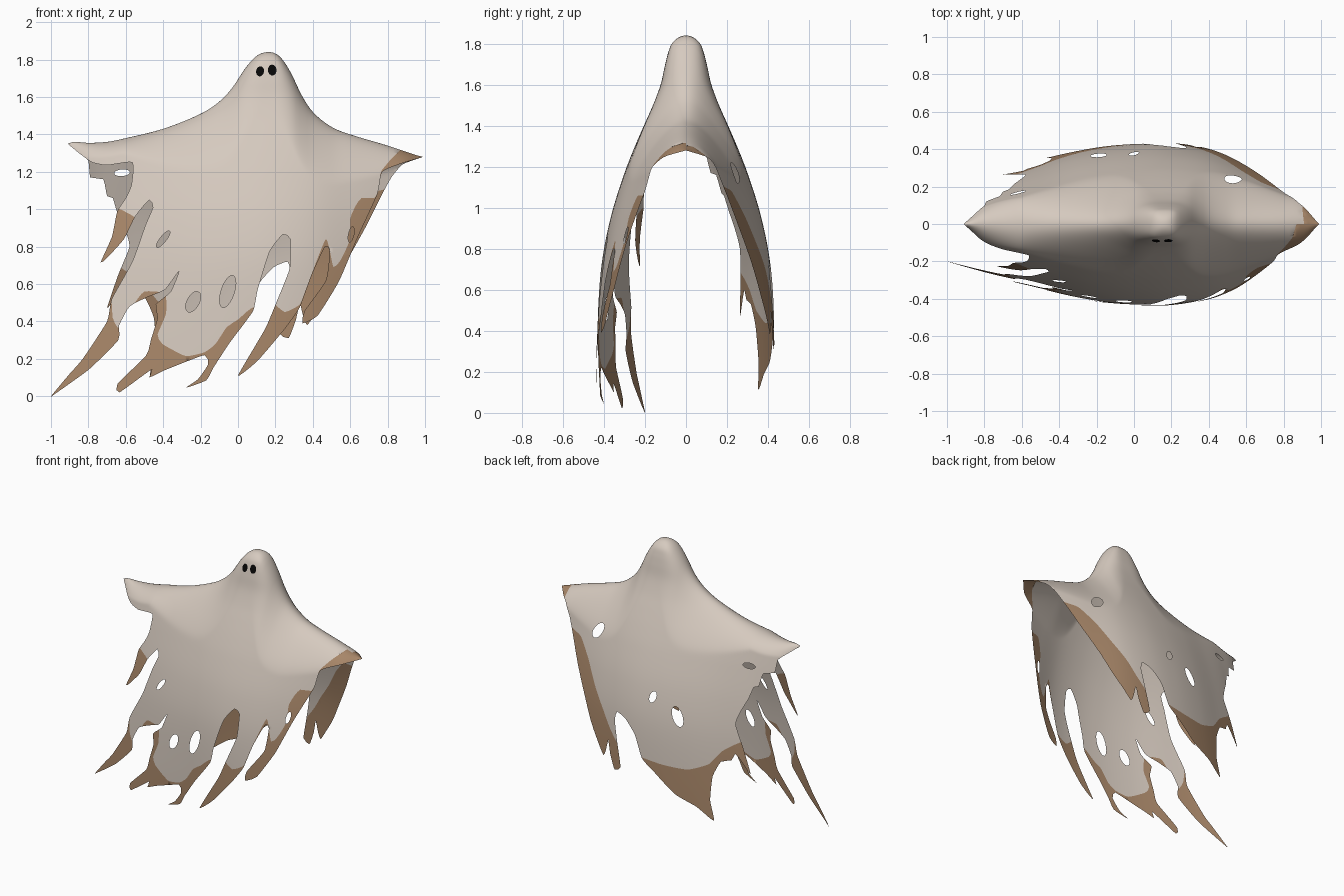
import bpy, bmesh, math
from mathutils import Vector
from mathutils.geometry import delaunay_2d_cdt

if "Cube" in bpy.data.objects:
    bpy.data.objects.remove(bpy.data.objects["Cube"])


def material(name, rgb):
    m = bpy.data.materials.new(name)
    m.diffuse_color = (*rgb, 1)
    m.use_nodes = True
    m.node_tree.nodes["Principled BSDF"].inputs["Base Color"].default_value = m.diffuse_color
    return m


MATS = [material("pale cloth", (0.67, 0.59, 0.52)),
        material("brown stain", (0.39, 0.24, 0.14)),
        material("black eye", (0.002, 0.002, 0.002))]


def curve(pts, x):
    """Smooth interpolation through (x, value) points."""
    x = min(max(x, pts[0][0]), pts[-1][0])
    n = len(pts)
    i = 0
    while i < n - 2 and x > pts[i + 1][0]:
        i += 1

    def slope(k):
        a, b = pts[max(k - 1, 0)], pts[min(k + 1, n - 1)]
        return (b[1] - a[1]) / (b[0] - a[0])
    (x0, v0), (x1, v1) = pts[i], pts[i + 1]
    h = x1 - x0
    t = (x - x0) / h
    return ((2*t**3 - 3*t*t + 1) * v0 + (t**3 - 2*t*t + t) * h * slope(i)
            + (3*t*t - 2*t**3) * v1 + (t**3 - t*t) * h * slope(i + 1))


# Ridge line over arms and head, seen from the front
RIDGE = [(-.91, 1.35), (-.88, 1.36), (-.8, 1.355), (-.7, 1.36), (-.6, 1.38), (-.4, 1.43),
         (-.2, 1.51), (-.1, 1.575), (-.03, 1.65), (.04, 1.755), (.1, 1.82), (.16, 1.84),
         (.22, 1.82), (.28, 1.735), (.34, 1.61), (.4, 1.52), (.5, 1.44), (.6, 1.40),
         (.8, 1.34), (.95, 1.29), (.99, 1.28)]
TOP = 1.842
# Half depth of the sheet along its width
WIDTH = [(-.91, .03), (-.8, .155), (-.6, .255), (-.4, .325), (-.2, .39), (0, .43), (.2, .44),
         (.4, .41), (.6, .33), (.8, .235), (.9, .18), (.99, .04)]
# Side profile through the head, against the square root of the drop from the top
PROFILE = [(0, 0), (.2, .155), (.3, .2), (.39, .235), (.49, .28), (.58, .36), (.66, .46),
           (.74, .57), (.82, .68), (.95, .84), (1.07, .94), (1.22, .985), (1.4, 1)]


def depth(x, z):
    drop = max(TOP - z, 1e-5)
    xs = x + (.06 - .15 * x) * max(0, 1.3 - z)
    reach = .5 - .42 * min(math.sqrt((x - .16) ** 2 + .01) / .78, 1)
    reach = reach * drop / (reach ** 4 + drop ** 4) ** .25
    u = min(max((curve(RIDGE, x) - z) / reach, 0), 1)
    return (curve(WIDTH, xs) * curve(PROFILE, math.sqrt(drop))
            * math.sqrt(max(0, 1 - (1 - u) ** 1.6)))


def flatten(p):
    """Unroll a front-view point so that the ridge becomes a straight line."""
    d = curve(RIDGE, p[0]) - p[1]
    return Vector((p[0], math.copysign(math.sqrt(abs(d)), d)))


def ellipse(x, z, a, b, deg):
    c, s = math.cos(math.radians(deg)), math.sin(math.radians(deg))
    ring = [(a * math.cos(k * math.pi / 10), b * math.sin(k * math.pi / 10)) for k in range(20)]
    return [(x + c * u - s * v, z + s * u + c * v) for u, v in ring]


def soften(pts):
    """Soft curve through the hem points."""
    p = [Vector(q) for q in pts]
    out = []
    for i in range(len(p) - 1):
        a, b = p[i], p[i + 1]
        ta = (b - p[max(i - 1, 0)]) * .25
        tb = (p[min(i + 2, len(p) - 1)] - a) * .25
        n = max(2, int((b - a).length / .025))
        for k in range(n):
            t = k / n
            out.append((2*t**3 - 3*t*t + 1) * a + (t**3 - 2*t*t + t) * ta
                       + (3*t*t - 2*t**3) * b + (t**3 - t*t) * tb)
    return [tuple(v) for v in out] + [tuple(p[-1])]


def inside(poly, x, z):
    hit = False
    x0, z0 = poly[-1]
    for x1, z1 in poly:
        if (z0 > z) != (z1 > z) and x < (x1 - x0) * (z - z0) / (z1 - z0) + x0:
            hit = not hit
        x0, z0 = x1, z1
    return hit


COLS = [-.89 + .02 * i for i in range(94)]
ROWS = [.016 * i for i in range(1, 84)]


def add_sheet(bm, side, hem, holes, stains, eyes=()):
    """Cut one ragged sheet flat, then drape it to its side (-1 front, 1 back)."""
    outline = [flatten(p) for p in soften(hem)] + [Vector((x, 0)) for x in reversed(COLS)]
    outline[0].y = outline[-len(COLS) - 1].y = 0
    holes, eyes = ([[flatten(p) for p in lp] for lp in group] for group in (holes, eyes))
    stains = [[flatten(p) for p in soften(lp + lp[:1])[:-1]] for lp in stains]
    pts, edges = [], []
    for loop in [outline, *holes, *stains, *eyes]:
        n, k = len(pts), len(loop)
        pts += loop
        edges += [(n + i, n + (i + 1) % k) for i in range(k)]
    pts += [Vector((x, r)) for x in COLS for r in ROWS if curve(RIDGE, x) > r * r]
    verts, _, tris, *_ = delaunay_2d_cdt(pts, edges, [], 0, 1e-5)
    made = {}
    for tri in tris:
        cx = sum(verts[i].x for i in tri) / 3
        cz = sum(verts[i].y for i in tri) / 3
        if not inside(outline, cx, cz) or any(inside(h, cx, cz) for h in holes):
            continue
        for i in tri:
            if i not in made:
                x, r = verts[i]
                z = curve(RIDGE, x) - r * abs(r)
                made[i] = bm.verts.new((x, side * depth(x, z), z))
        f = bm.faces.new([made[i] for i in tri])
        f.smooth = True
        if any(inside(e, cx, cz) for e in eyes):
            f.material_index = 2
        elif any(inside(s, cx, cz) for s in stains):
            f.material_index = 1


bm = bmesh.new()

# Front sheet: torn hem from left arm tip to right arm tip
front_left = [(-.91, 1.35), (-.85, 1.30), (-.78, 1.25), (-.70, 1.235), (-.565, 1.25), (-.57, 1.13),
              (-.60, 1.06), (-.645, .99), (-.675, .85), (-.735, .715), (-.70, .74), (-.61, .84),
              (-.55, .96), (-.475, 1.05), (-.455, 1.01), (-.495, .915), (-.565, .72), (-.675, .52),
              (-.70, .40), (-.83, .20), (-.90, .12), (-1.0, 0), (-.975, .015), (-.795, .145),
              (-.64, .30), (-.635, .38), (-.58, .48), (-.485, .53), (-.39, .57), (-.315, .67),
              (-.36, .56), (-.44, .49), (-.43, .42), (-.465, .305), (-.49, .22), (-.645, .065),
              (-.635, .02)]
front_right = [(-.46, .145), (-.475, .10), (-.39, .14), (-.18, .22), (-.16, .17), (-.215, .09),
               (-.28, .045), (-.17, .085), (-.13, .155), (-.045, .285), (.08, .455), (.105, .57),
               (.17, .775), (.24, .865), (.28, .84), (.275, .68), (.20, .49), (.145, .36),
               (0, .11), (.105, .19), (.25, .36), (.33, .475), (.395, .65), (.465, .80),
               (.49, .78), (.47, .62), (.355, .455), (.345, .39), (.425, .43), (.54, .615),
               (.64, .85), (.745, 1.08), (.77, 1.20), (.875, 1.245), (.99, 1.28)]
front_stains = [
    [(-.8, .6), (-.69, 1.0), (-.60, .985), (-.54, .94), (-.6, .8), (-.7, .7)],
    [(-1.1, -.1), (-1.1, .3), (-.72, .58), (-.68, .55), (-.67, .42), (-.645, .37), (-.6, .36),
     (-.55, .5), (-.5, .56), (-.39, .55), (-.385, .44), (-.43, .33), (-.405, .28), (-.28, .215),
     (-.18, .235), (-.12, .28), (-.06, .37), (0, .41), (.07, .47), (.18, .5), (.25, .45),
     (.33, .49), (.37, .59), (.47, .84), (.51, .69), (.55, .73), (.595, .83), (.6, .95),
     (.63, 1.02), (.66, 1.06), (.73, 1.06), (.8, 1.1), (.8, -.1)],
    [(.76, 1.18), (.77, 1.21), (.83, 1.28), (.9, 1.33), (1.05, 1.3), (1.05, 1.18)]]
add_sheet(bm, -1, front_left + front_right,
          [ellipse(-.40, .84, .055, .016, 52), ellipse(-.24, .505, .06, .032, 62),
           ellipse(-.055, .56, .09, .035, 72), ellipse(.605, .865, .042, .014, 78)],
          front_stains,
          [ellipse(.118, 1.737, .027, .021, 80), ellipse(.183, 1.744, .029, .023, 95)])

# Back sheet
back_hem = [(-.91, 1.35), (-.86, 1.31), (-.80, 1.26), (-.79, 1.17), (-.72, 1.16), (-.70, 1.07),
            (-.67, 1.06), (-.645, .98), (-.60, .88), (-.58, .8), (-.64, .65), (-.70, .47),
            (-.63, .56), (-.59, .6), (-.57, .55), (-.5, .53), (-.45, .42), (-.44, .25),
            (-.47, .11), (-.35, .19), (-.2, .25), (-.05, .37), (.05, .45), (.11, .6), (.19, .69),
            (.265, .72), (.28, .66), (.25, .5), (.22, .34), (.27, .31), (.31, .41), (.33, .5),
            (.35, .42), (.37, .38), (.42, .45), (.5, .57), (.58, .72), (.68, .9), (.76, 1.06),
            (.82, 1.17), (.88, 1.24), (.99, 1.28)]
back_stains = [
    [(.95, 1.15), (.76, 1.1), (.68, 1.08), (.58, .97), (.48, .82), (.39, .7), (.32, .59),
     (.2, .42), (.2, .2), (.95, .2)],
    [(.08, .46), (-.1, .44), (-.28, .44), (-.42, .5), (-.5, .6), (-.6, .67), (-.8, .75),
     (-.8, 0), (.08, 0)],
    [(.93, 1.2), (.9, 1.26), (.92, 1.33), (1.05, 1.33), (1.05, 1.2)]]
add_sheet(bm, 1, back_hem,
          [ellipse(.53, 1.17, .06, .034, 130), ellipse(0, .885, .04, .024, 110),
           ellipse(-.19, .79, .07, .035, 65), ellipse(-.62, 1.195, .042, .018, 5)],
          back_stains)

# Join both sheets along the ridge
bmesh.ops.remove_doubles(bm, verts=bm.verts, dist=0.0002)
bmesh.ops.recalc_face_normals(bm, faces=bm.faces)
mesh = bpy.data.meshes.new("draped_sheet")
bm.to_mesh(mesh)
bm.free()
for m in MATS:
    mesh.materials.append(m)
bpy.context.collection.objects.link(bpy.data.objects.new("draped_sheet", mesh))
